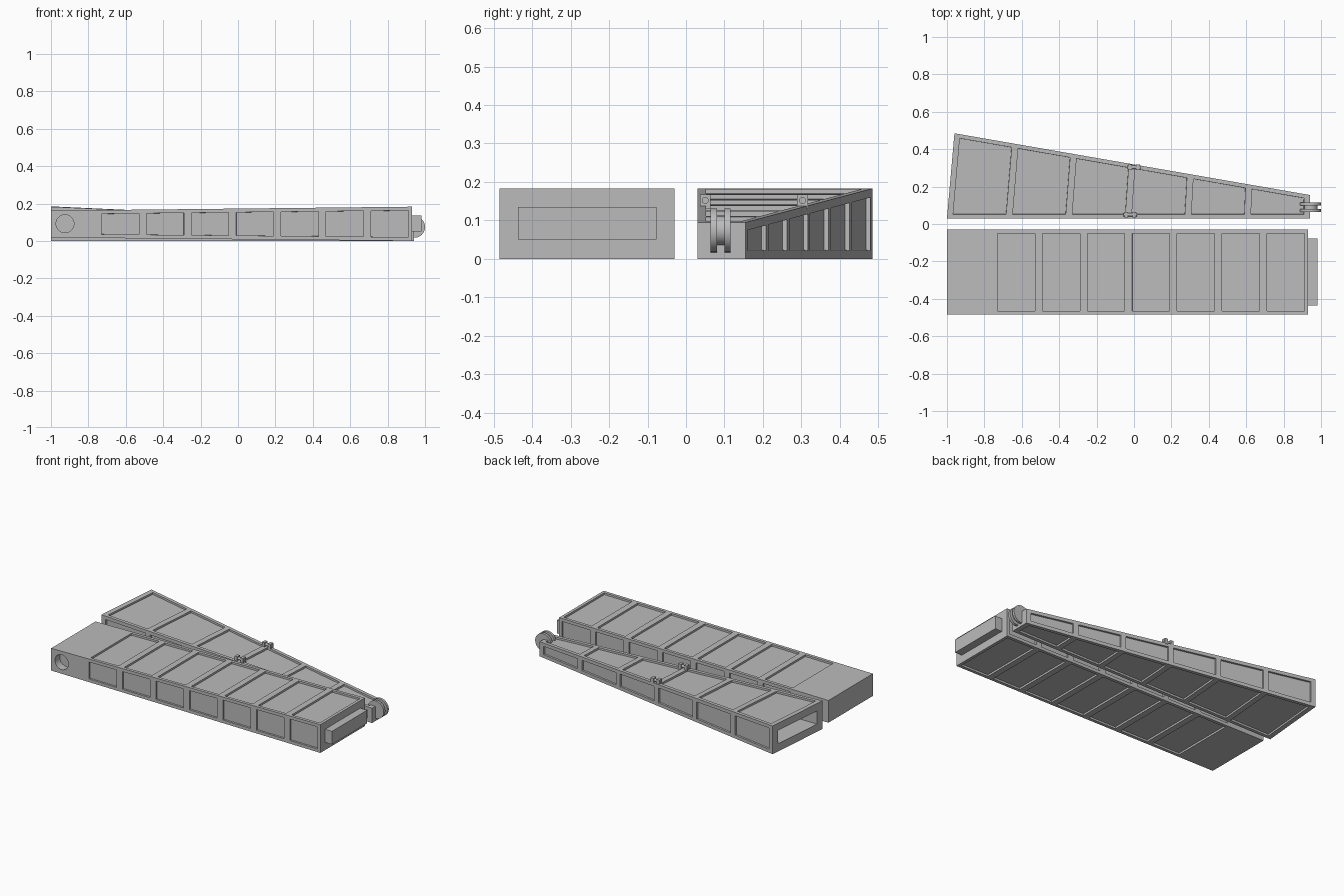
import bpy, bmesh, math
from mathutils import Vector

if "Cube" in bpy.data.objects:
    bpy.data.objects.remove(bpy.data.objects["Cube"])

grey = bpy.data.materials.new("plain_grey")
grey.use_nodes = True
COLOUR = (0.5, 0.5, 0.5, 1)
grey.diffuse_color = COLOUR
grey.node_tree.nodes["Principled BSDF"].inputs["Base Color"].default_value = COLOUR


def finish(bm, name):
    bmesh.ops.recalc_face_normals(bm, faces=bm.faces)
    mesh = bpy.data.meshes.new(name)
    bm.to_mesh(mesh)
    bm.free()
    mesh.materials.append(grey)
    obj = bpy.data.objects.new(name, mesh)
    bpy.context.collection.objects.link(obj)
    return obj


def box(name, lo, hi):
    bm = bmesh.new()
    bmesh.ops.create_cube(bm, size=1)
    for v in bm.verts:
        v.co = Vector([(a + b) / 2 + c * (b - a) for a, b, c in zip(lo, hi, v.co)])
    return finish(bm, name)


def cylinder(name, centre, radius, length, axis, sides=32):
    bm = bmesh.new()
    bmesh.ops.create_cone(bm, cap_ends=True, segments=sides, radius1=radius,
                          radius2=radius, depth=length)
    turn = Vector((0, 0, 1)).rotation_difference(Vector(axis))
    for v in bm.verts:
        v.co = turn @ v.co + Vector(centre)
    obj = finish(bm, name)
    bpy.context.view_layer.objects.active = obj
    obj.select_set(True)
    bpy.ops.object.shade_smooth_by_angle(angle=math.radians(35))
    obj.select_set(False)
    return obj


def cut(target, cutter):
    cutter.hide_render = True
    mod = target.modifiers.new("cut", 'BOOLEAN')
    mod.object = cutter
    mod.solver = 'EXACT'
    bpy.context.view_layer.objects.active = target
    bpy.ops.object.modifier_apply(modifier=mod.name)
    bpy.data.objects.remove(cutter)


def panelled_beam(name, start, end, stations, margin, depth):
    """Beam lofted between two quads; every second bay gets a sunken panel per side."""
    bm = bmesh.new()
    rings = []
    for u in stations:
        quad = [Vector(a).lerp(Vector(b), u) for a, b in zip(start, end)]
        ring = []
        for i, p in enumerate(quad):
            q = quad[(i + 1) % 4]
            m = margin / (q - p).length
            ring += [bm.verts.new(p.lerp(q, t)) for t in (0, m, 1 - m)]
        rings.append(ring)
    panels = []
    for bay, (r, s) in enumerate(zip(rings, rings[1:])):
        for j in range(12):
            k = (j + 1) % 12
            face = bm.faces.new((r[j], r[k], s[k], s[j]))
            if bay % 2 and j % 3 == 1:
                panels.append(face)
    bm.faces.new(rings[0])
    bm.faces.new(rings[-1])
    bmesh.ops.recalc_face_normals(bm, faces=bm.faces)
    bmesh.ops.inset_individual(bm, faces=panels, thickness=0.0005, depth=-depth)
    return finish(bm, name)


def quad(x_front, x_back, y_front, y_back, low, high):
    return [(x_front, y_front, low), (x_back, y_back, low),
            (x_back, y_back, high), (x_front, y_front, high)]


def bays(first, pitch, width, count):
    return [0] + [first + i * pitch + w for i in range(count) for w in (0, width)] + [1]


# Straight front beam: seven bays, end tongue and pin socket
beam = panelled_beam("straight_beam",
                     quad(-1, -1, -0.485, -0.03, 0.018, 0.162),
                     quad(0.93, 0.93, -0.485, -0.03, 0, 0.183),
                     bays(0.14, 0.1244, 0.1036, 7), 0.02, 0.012)
cut(beam, cylinder("pin_cutter", (-0.925, -0.485, 0.092), 0.048, 0.1, (0, 1, 0)))
box("end_tongue", (0.92, -0.437, 0.05), (0.98, -0.077, 0.135))

# Tapered rear beam: six bays and a slot in the wide end
jib = panelled_beam("tapered_beam",
                    quad(-1, -0.96, 0.03, 0.485, 0, 0.183),
                    quad(0.94, 0.94, 0.03, 0.155, 0, 0.095),
                    bays(0.016, 0.1643, 0.146, 6), 0.022, 0.012)
cut(jib, box("slot_cutter", (-1.1, 0.08, 0.05), (-0.85, 0.435, 0.135)))

# Twin-flanged wheel at the narrow end
for side, y in (("front", 0.072), ("back", 0.108)):
    cylinder("wheel_flange_" + side, (0.943, y, 0.074), 0.057, 0.016, (0, 1, 0))
cylinder("wheel_hub", (0.943, 0.09, 0.074), 0.038, 0.03, (0, 1, 0))

# Small hinge knuckles on top at mid length
for side, x, y in (("front", -0.02, 0.05), ("back", 0, 0.303)):
    cylinder("hinge_pin_" + side, (x, y, 0.152), 0.009, 0.07, (1, 0, 0), 16)
    for end, dx in (("left", 0.021), ("right", -0.021)):
        box("hinge_lug_%s_%s" % (side, end),
            (x + dx - 0.01, y - 0.014, 0.13), (x + dx + 0.01, y + 0.014, 0.167))
